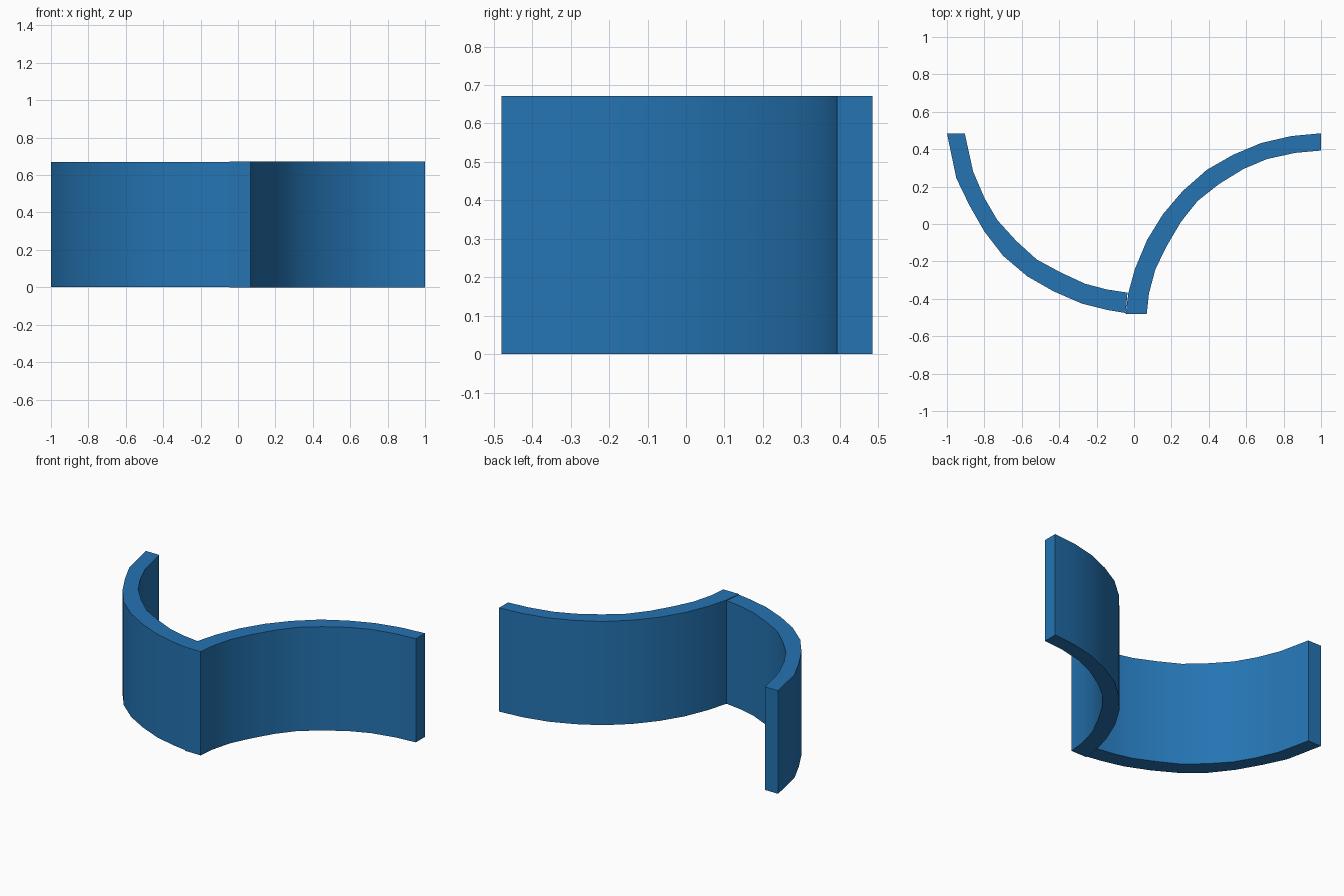
import bpy
import bmesh
import math

HEIGHT = 0.672

default_cube = bpy.data.objects.get("Cube")
if default_cube:
    bpy.data.objects.remove(default_cube, do_unlink=True)

# Single blue finish
blue = bpy.data.materials.new("blue")
blue.use_nodes = True
colour = (.018, .175, .45, 1)
blue.diffuse_color = colour
blue.node_tree.nodes["Principled BSDF"].inputs["Base Color"].default_value = colour


def curved_wall(name, outer, inner, bottom, top):
    """Extrude the band between two matching plan curves into a wall."""
    mesh = bpy.data.meshes.new(name)
    bm = bmesh.new()
    rows = [[bm.verts.new((x, y, bottom)) for x, y in curve]
            for curve in (outer, inner)]
    strip = []
    for i in range(len(outer) - 1):
        strip.append(bm.faces.new((rows[0][i], rows[0][i + 1],
                                   rows[1][i + 1], rows[1][i])))
    raised = bmesh.ops.extrude_face_region(bm, geom=strip, use_keep_orig=True)
    lifted = [item for item in raised["geom"]
              if isinstance(item, bmesh.types.BMVert)]
    bmesh.ops.translate(bm, verts=lifted, vec=(0, 0, top - bottom))
    bmesh.ops.recalc_face_normals(bm, faces=bm.faces[:])
    bm.to_mesh(mesh)
    bm.free()
    mesh.materials.append(blue)
    wall = bpy.data.objects.new(name, mesh)
    bpy.context.collection.objects.link(wall)

    # Smooth around the curve, crisp at the rims and ends
    bpy.ops.object.select_all(action="DESELECT")
    wall.select_set(True)
    bpy.context.view_layer.objects.active = wall
    bpy.ops.object.shade_smooth_by_angle(angle=math.radians(30))
    return wall


# Wall sweeping from the back right corner to the front middle
curved_wall(
    "right_curved_wall",
    [(-1, .485), (-.95, .245), (-.88, .1), (-.8, -.04), (-.7, -.17),
     (-.57, -.28), (-.43, -.36), (-.28, -.425), (-.14, -.46), (-.045, -.476)],
    [(-.905, .485), (-.86, .28), (-.8, .14), (-.73, .02), (-.63, -.09),
     (-.52, -.19), (-.39, -.26), (-.26, -.32), (-.145, -.35), (-.035, -.367)],
    .002, HEIGHT - .002)

# Wall sweeping from the front middle to the back left corner
curved_wall(
    "left_curved_wall",
    [(-.045, -.48), (-.03, -.367), (.005, -.24), (.07, -.085), (.155, .053),
     (.26, .176), (.39, .29), (.53, .37), (.68, .433), (.84, .47), (1, .485)],
    [(.068, -.48), (.08, -.37), (.115, -.24), (.175, -.118), (.25, .01),
     (.34, .123), (.455, .214), (.585, .294), (.71, .347), (.86, .38), (1, .393)],
    0, HEIGHT)
